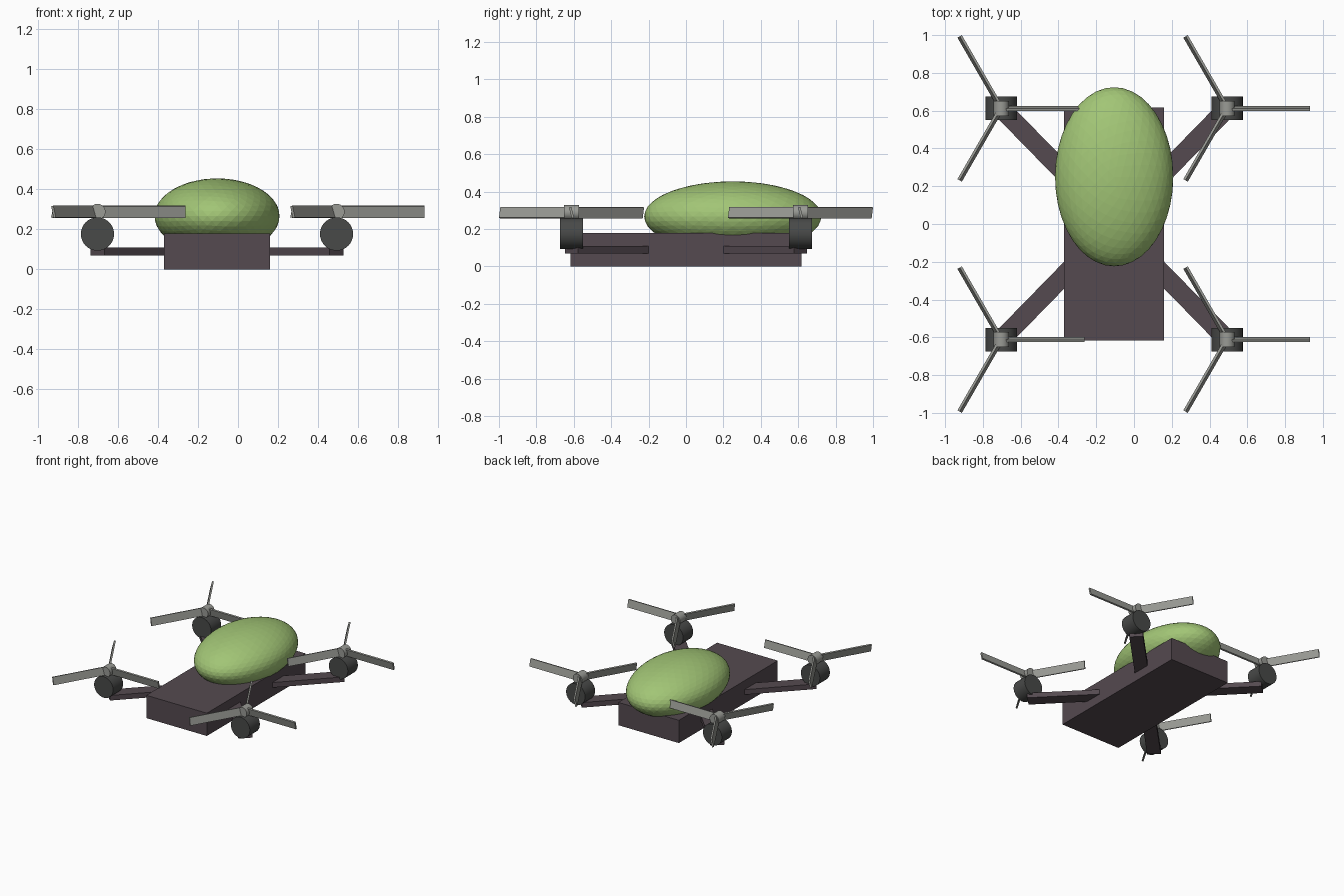
import bpy
from math import radians, atan2, hypot, cos, sin, pi
from mathutils import Matrix, Vector

if "Cube" in bpy.data.objects:
    bpy.data.objects.remove(bpy.data.objects["Cube"])

CX = -0.105            # body centre line
MX, MY = 0.598, 0.612  # motor offsets from body centre


def material(name, rgb):
    m = bpy.data.materials.new(name)
    m.diffuse_color = (*rgb, 1)
    m.use_nodes = True
    m.node_tree.nodes["Principled BSDF"].inputs["Base Color"].default_value = m.diffuse_color
    return m


PLUM = material("plum", (0.09, 0.068, 0.08))
DARK = material("dark_grey", (0.065, 0.067, 0.065))
STEEL = material("warm_grey", (0.32, 0.325, 0.30))
GREEN = material("green", (0.36, 0.56, 0.18))


def finish(name, mat):
    o = bpy.context.object
    o.name = name
    o.data.materials.append(mat)
    return o


def box(name, size, matrix, mat):
    bpy.ops.mesh.primitive_cube_add(size=1)
    o = finish(name, mat)
    o.data.transform(matrix @ Matrix.Diagonal((*size, 1)))
    return o


def cylinder_y(name, radius, length, loc, mat):
    bpy.ops.mesh.primitive_cylinder_add(vertices=32, radius=radius, depth=length,
                                        location=loc, rotation=(pi / 2, 0, 0))
    o = finish(name, mat)
    bpy.ops.object.shade_smooth_by_angle()
    return o


# Fuselage slab
box("body", (0.53, 1.235, 0.18), Matrix.Translation((CX, 0, 0.09)), PLUM)

# Egg-shaped canopy, faceted
bpy.ops.mesh.primitive_ico_sphere_add(subdivisions=4, radius=1, location=(CX, 0.25, 0.267))
canopy = finish("canopy", GREEN)
canopy.scale = (0.313, 0.474, 0.188)

for sx, side in ((-1, "left"), (1, "right")):
    for sy, end in ((-1, "front"), (1, "back")):
        tag = f"{end}_{side}"
        x, y = CX + sx * MX, sy * MY

        # Arm runs from the body centre out to the motor
        angle, reach = atan2(sy * MY, sx * MX), hypot(MX, MY)
        start = 0.3
        mid = (start + reach) / 2
        place = Matrix.Translation((CX + mid * cos(angle), mid * sin(angle), 0.09))
        box(f"arm_{tag}", (reach - start, 0.1, 0.04),
            place @ Matrix.Rotation(angle, 4, 'Z'), PLUM)

        # Motor and rotor hub
        cylinder_y(f"motor_{tag}", 0.083, 0.125, (x, y, 0.177), DARK)
        cylinder_y(f"hub_{tag}", 0.04, 0.08, (x, y, 0.288), STEEL)

        # Three pitched blades
        for i in range(3):
            spin = (Matrix.Translation((x, y, 0.288))
                    @ Matrix.Rotation(radians(120 * i), 4, 'Z')
                    @ Matrix.Translation((0.22, 0, 0))
                    @ Matrix.Rotation(radians(14), 4, 'X'))
            box(f"blade_{tag}_{i + 1}", (0.44, 0.013, 0.06), spin, STEEL)
